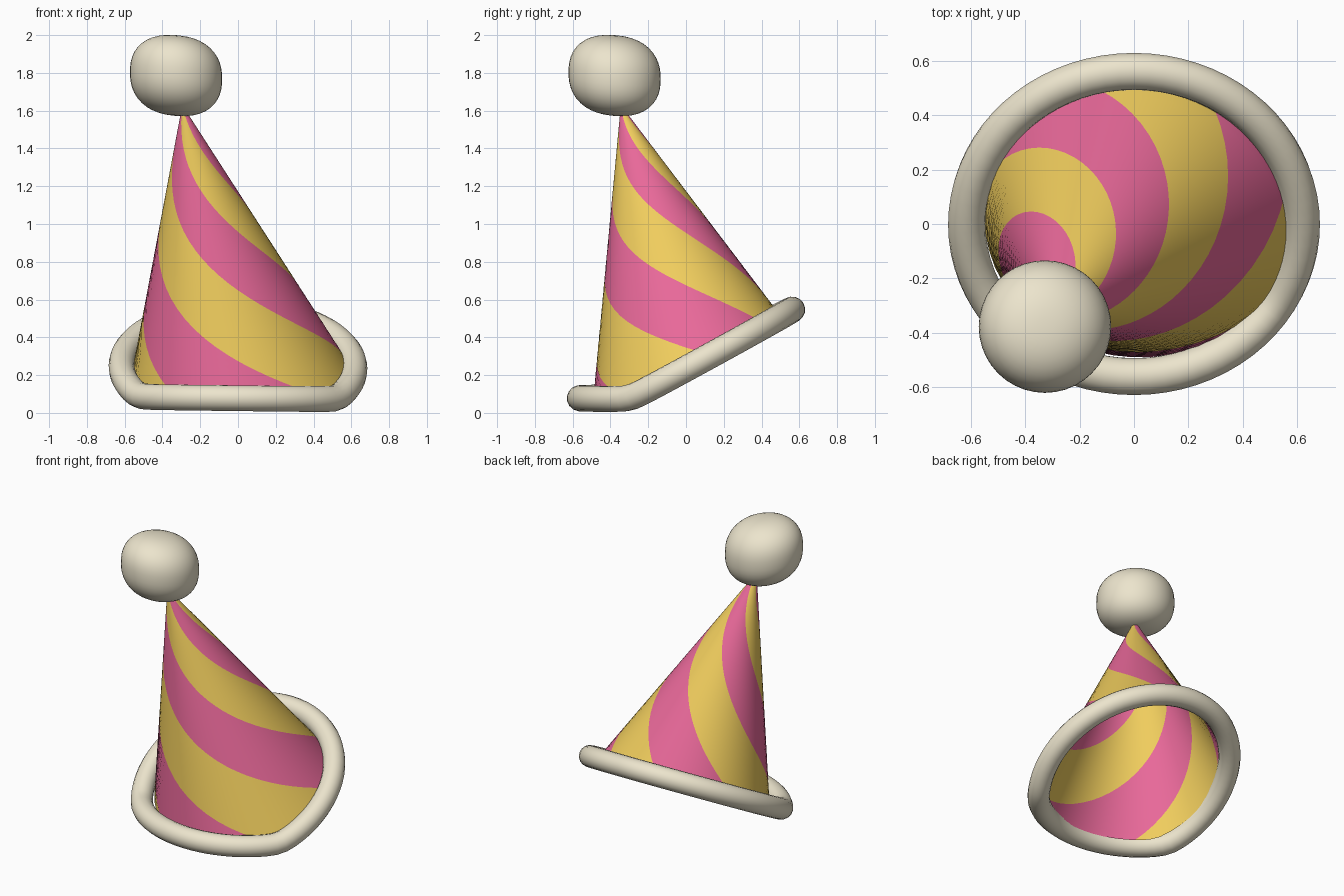
import bpy, math
from mathutils import Vector

if "Cube" in bpy.data.objects:
    bpy.data.objects.remove(bpy.data.objects["Cube"])


def material(name, rgb):
    m = bpy.data.materials.new(name)
    m.diffuse_color = (*rgb, 1)
    m.use_nodes = True
    m.node_tree.nodes["Principled BSDF"].inputs["Base Color"].default_value = m.diffuse_color
    return m


pink = material("pink", (0.81, 0.14, 0.32))
gold = material("gold", (0.87, 0.61, 0.11))
cream = material("cream", (0.84, 0.78, 0.61))


def add_mesh(name, verts, faces, mats):
    me = bpy.data.meshes.new(name)
    me.from_pydata(verts, [], faces)
    for m in mats:
        me.materials.append(m)
    me.polygons.foreach_set("use_smooth", [True] * len(faces))
    ob = bpy.data.objects.new(name, me)
    bpy.context.collection.objects.link(ob)
    return ob


def rim_height(x, y):
    """Flat at the front, folding up into a slope towards the back."""
    d = y + 0.30
    return 0.077 - 0.012 * x + 0.545 * 0.5 * (d + math.sqrt(d * d + 0.0012))


# Cone: tilted right circular cone cut off by the folded rim, columns follow the stripes
APEX = Vector((-0.295, -0.345, 1.63))
AXIS = Vector((0.196, 0.285, -1)).normalized()
U = (Vector((1, 0, 0)) - AXIS * AXIS.x).normalized()
V = (-AXIS).cross(U)
SPREAD = 0.382
STRIPES, PER, ROWS = 6, 12, 32


def cone_point(col, s):
    phi = math.radians(-59 + 138.6 * (s - 1.48) + col * 60 / PER)
    return APEX + s * (AXIS + SPREAD * (math.cos(phi) * U + math.sin(phi) * V))


def cut_length(col):
    lo, hi = 0.8, 2.0
    for _ in range(30):
        mid = (lo + hi) / 2
        p = cone_point(col, mid)
        if p.z > rim_height(p.x, p.y):
            lo = mid
        else:
            hi = mid
    return lo


cols = STRIPES * PER
verts = [APEX]
for c in range(cols):
    end = cut_length(c)
    verts += [cone_point(c, end * r / ROWS) for r in range(1, ROWS + 1)]
faces, slots = [], []
for c in range(cols):
    a, b = 1 + c * ROWS, 1 + (c + 1) % cols * ROWS
    faces.append((0, a, b))
    faces += [(a + r, a + r + 1, b + r + 1, b + r) for r in range(ROWS - 1)]
    slots += [1 - (c // PER) % 2] * ROWS
cone = add_mesh("striped_cone", verts, faces, [pink, gold])
cone.data.polygons.foreach_set("material_index", slots)

# Rim: round tube along the folded oval
curve = bpy.data.curves.new("rim", "CURVE")
curve.dimensions = "3D"
curve.bevel_depth = 0.069
curve.bevel_resolution = 6
spline = curve.splines.new("POLY")
N = 72
spline.points.add(N - 1)
for i, p in enumerate(spline.points):
    t = math.tau * i / N
    x, y = 0.616 * math.cos(t), 0.562 * math.sin(t)
    p.co = (x, y, rim_height(x, y), 1)
spline.use_cyclic_u = True
spline.use_smooth = True
curve.materials.append(cream)
rim = bpy.data.objects.new("rim", curve)
bpy.context.collection.objects.link(rim)
bpy.context.view_layer.objects.active = rim
rim.select_set(True)
bpy.ops.object.convert(target="MESH")

# Pompom: slightly boxy, flattened ball
bpy.ops.mesh.primitive_uv_sphere_add(segments=40, ring_count=24, radius=1)
pom = bpy.context.object
pom.name = "pompom"
E = 2.35
for v in pom.data.vertices:
    x, y, z = v.co
    k = (math.hypot(x, y) ** E + abs(z) ** E) ** (-1 / E)
    v.co = (0.244 * x * k, 0.244 * y * k, 0.212 * z * k - 0.018 * (x + y) * k)
pom.location = (-0.328, -0.378, 1.786)
pom.data.materials.append(cream)
bpy.ops.object.shade_smooth()
